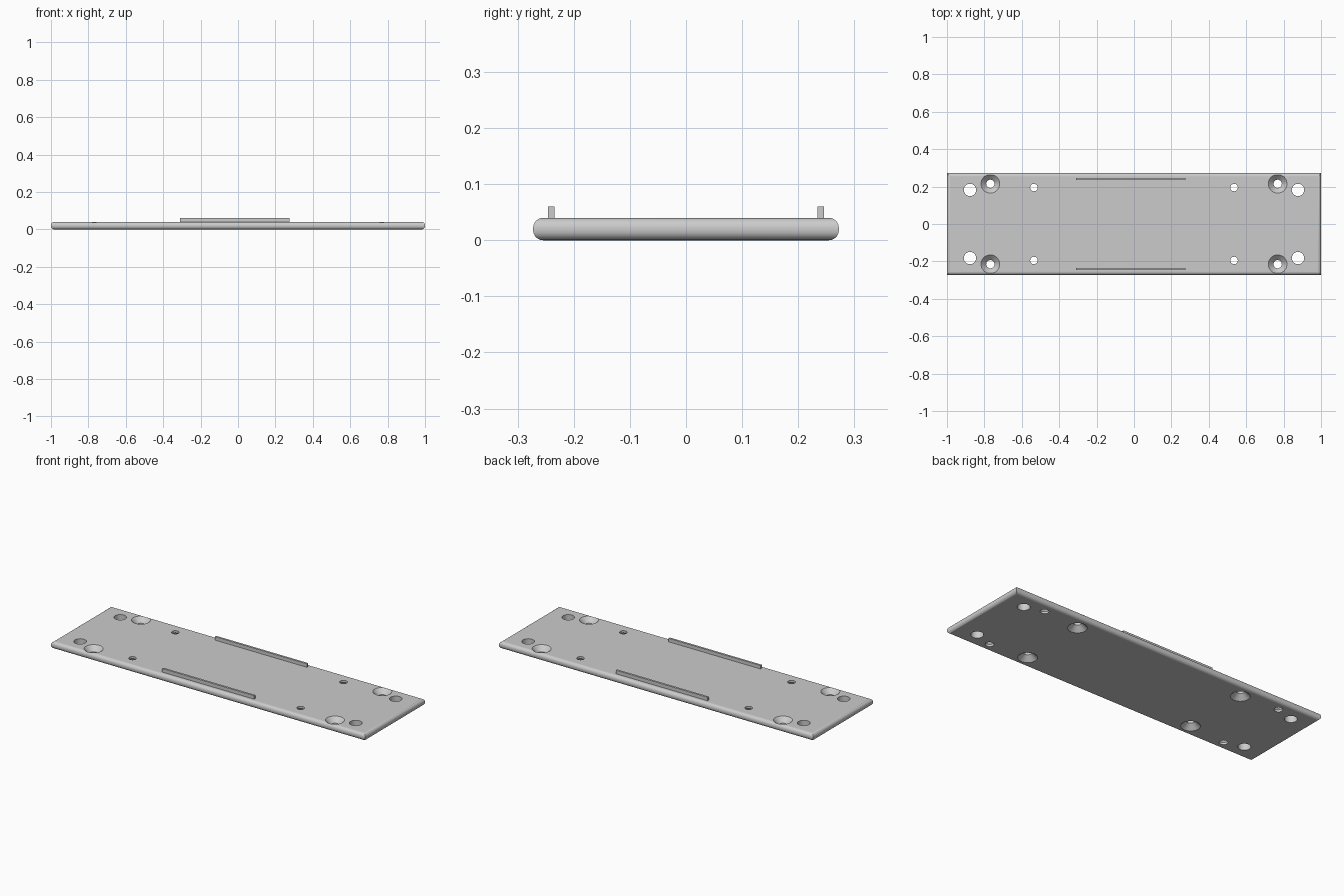
import bpy
import bmesh
import math

if "Cube" in bpy.data.objects:
    bpy.data.objects.remove(bpy.data.objects["Cube"], do_unlink=True)

LENGTH, WIDTH, THICK, ROUND = 2.0, 0.545, 0.04, 0.018

grey = bpy.data.materials.new("light_grey")
grey.use_nodes = True
grey.diffuse_color = (0.6, 0.6, 0.6, 1)
grey.node_tree.nodes["Principled BSDF"].inputs["Base Color"].default_value = (0.6, 0.6, 0.6, 1)


def make_object(name, bm):
    bmesh.ops.recalc_face_normals(bm, faces=bm.faces)
    mesh = bpy.data.meshes.new(name)
    bm.to_mesh(mesh)
    bm.free()
    mesh.materials.append(grey)
    obj = bpy.data.objects.new(name, mesh)
    bpy.context.collection.objects.link(obj)
    return obj


def box(name, size, centre):
    bm = bmesh.new()
    bmesh.ops.create_cube(bm, size=1)
    bmesh.ops.scale(bm, vec=size, verts=bm.verts)
    bmesh.ops.translate(bm, vec=centre, verts=bm.verts)
    return bm


def add_lathe(bm, x, y, profile, sides=40):
    """Closed solid of revolution from (radius, height) pairs."""
    rings = []
    for radius, z in profile:
        rings.append([bm.verts.new((x + radius * math.cos(math.tau * i / sides),
                                    y + radius * math.sin(math.tau * i / sides), z))
                      for i in range(sides)])
    for low, high in zip(rings, rings[1:]):
        for i in range(sides):
            j = (i + 1) % sides
            bm.faces.new((low[i], low[j], high[j], high[i]))
    bm.faces.new(rings[0][::-1])
    bm.faces.new(rings[-1])


# Plate with rounded upper and lower edges and sharp upright corners
bm = box("base_plate", (LENGTH, WIDTH, THICK), (0, 0, THICK / 2))
flat_edges = [e for e in bm.edges if abs(e.verts[0].co.z - e.verts[1].co.z) < 0.001]
bmesh.ops.bevel(bm, geom=flat_edges, offset=ROUND, offset_type='OFFSET',
                segments=6, profile=0.5, affect='EDGES')
plate = make_object("base_plate", bm)

# Hole shapes: plain, countersunk from above, countersunk from below
plain = [(0.033, -0.02), (0.033, 0.06)]
sunk_top = [(0.022, -0.02), (0.022, 0.012), (0.05, THICK), (0.05, 0.06)]
sunk_bottom = [(0.05, -0.02), (0.05, 0), (0.02, 0.028), (0.02, 0.06)]

bm = bmesh.new()
for x, y, profile in ((0.877, 0.182, plain),
                      (0.768, 0.215, sunk_top),
                      (0.535, 0.195, sunk_bottom)):
    for sx in (-1, 1):
        for sy in (-1, 1):
            add_lathe(bm, sx * x, sy * y, profile)
cutter = make_object("hole_cutter", bm)
cutter.hide_render = True

cut = plate.modifiers.new("holes", 'BOOLEAN')
cut.operation = 'DIFFERENCE'
cut.solver = 'EXACT'
cut.object = cutter
bpy.ops.object.select_all(action='DESELECT')
bpy.context.view_layer.objects.active = plate
plate.select_set(True)
bpy.ops.object.modifier_apply(modifier=cut.name)
bpy.data.objects.remove(cutter, do_unlink=True)

# Smooth rounded edges and hole walls, keeping the broad faces flat
bpy.ops.object.shade_smooth_by_angle(angle=math.radians(30))
weighted = plate.modifiers.new("flat_faces", 'WEIGHTED_NORMAL')
weighted.keep_sharp = True

# Upright guide rails along the front and back
for name, side in (("front_rail", -1), ("back_rail", 1)):
    make_object(name, box(name, (0.585, 0.012, 0.03), (-0.018, side * 0.24, 0.045)))
